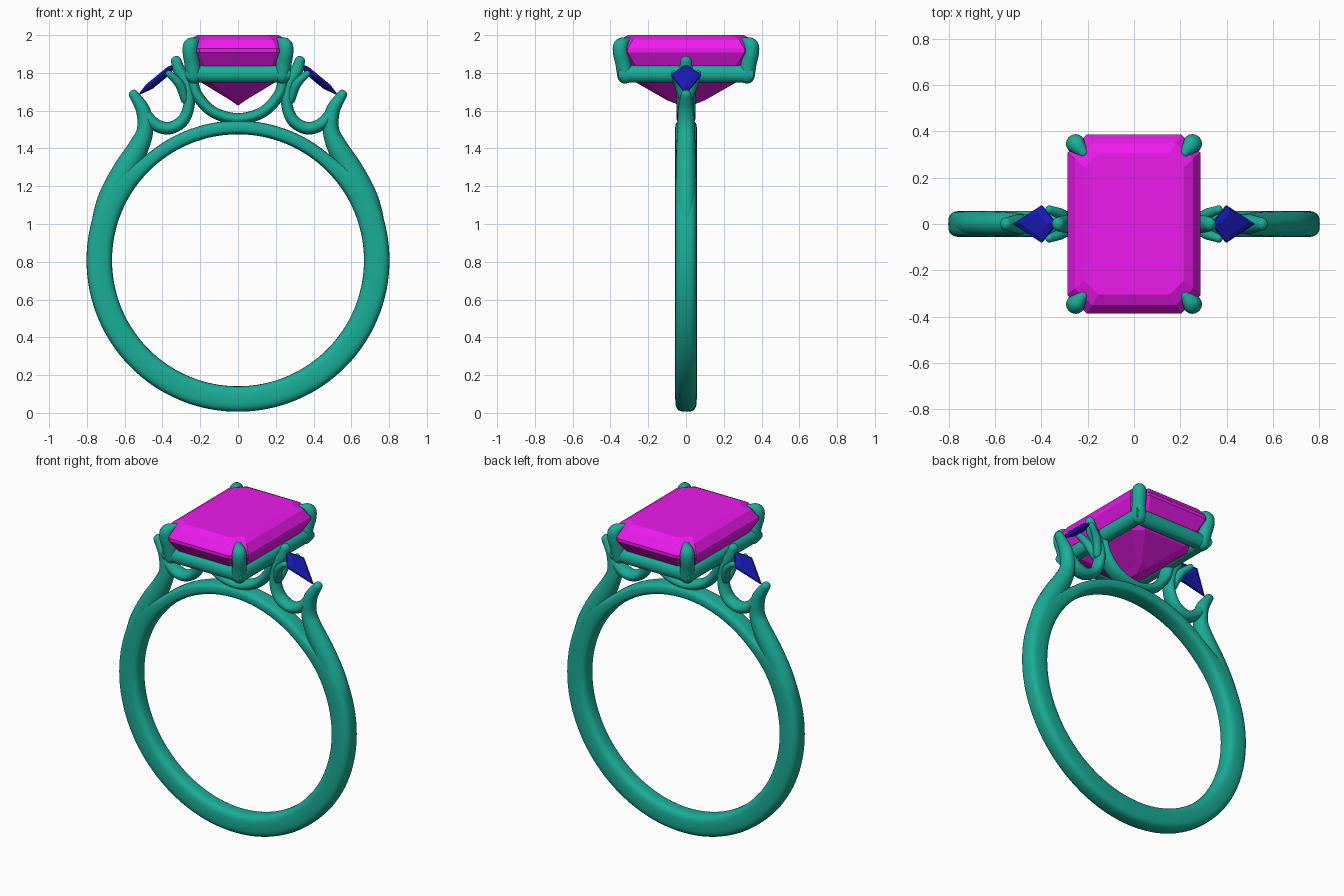
import bpy, bmesh
from math import sin, cos, pi, copysign
from mathutils import Vector

if "Cube" in bpy.data.objects:
    bpy.data.objects.remove(bpy.data.objects["Cube"])


def material(name, rgb):
    m = bpy.data.materials.new(name)
    m.diffuse_color = (*rgb, 1)
    m.use_nodes = True
    m.node_tree.nodes["Principled BSDF"].inputs["Base Color"].default_value = m.diffuse_color
    return m


METAL = material("metal", (0.01, 0.42, 0.31))
PINK = material("pink_gem", (0.85, 0.01, 0.85))
BLUE = material("blue_gem", (0.01, 0.01, 0.5))


def loft(name, rings, mat, smooth=True, closed=False, mirror=""):
    """Skin equal-length rings of points into an object."""
    bm = bmesh.new()
    vs = [[bm.verts.new(p) for p in r] for r in rings]
    n = len(vs[0])
    for i in range(len(vs) if closed else len(vs) - 1):
        a, b = vs[i], vs[(i + 1) % len(vs)]
        for j in range(n):
            k = (j + 1) % n
            bm.faces.new((a[j], a[k], b[k], b[j]))
    if not closed:
        bm.faces.new(vs[0])
        bm.faces.new(vs[-1])
    bmesh.ops.recalc_face_normals(bm, faces=bm.faces)
    for f in bm.faces:
        f.smooth = smooth
    me = bpy.data.meshes.new(name)
    bm.to_mesh(me)
    bm.free()
    me.materials.append(mat)
    ob = bpy.data.objects.new(name, me)
    bpy.context.collection.objects.link(ob)
    if mirror:
        mod = ob.modifiers.new("mirror", 'MIRROR')
        mod.use_axis = ["x" in mirror, "y" in mirror, False]
        mod.use_mirror_merge = False
    return ob


def spline(pts, steps=8):
    """Catmull-Rom through points of any dimension."""
    p = [Vector(q) for q in pts]
    p = [2 * p[0] - p[1]] + p + [2 * p[-1] - p[-2]]
    out = []
    for i in range(1, len(p) - 2):
        a, b, c, d = p[i - 1:i + 3]
        for s in range(steps):
            t = s / steps
            out.append(0.5 * (2 * b + (c - a) * t + (2 * a - 5 * b + 4 * c - d) * t * t
                              + (3 * b - a - 3 * c + d) * t ** 3))
    return out + [p[-2]]


def rod(name, path, radii, mirror="", ref=(0, 1, 0), n=20):
    """Round-ended rod; radii are (in-plane, along ref) per path point."""
    pts, rad = spline(path), spline(radii)
    rings = []

    def ring(c, t, r, k):
        u = Vector(ref).cross(t).normalized()
        v = t.cross(u)
        rings.append([c + u * (r[0] * k * cos(2 * pi * j / n)) + v * (r[1] * k * sin(2 * pi * j / n))
                      for j in range(n)])

    t0, t1 = (pts[1] - pts[0]).normalized(), (pts[-1] - pts[-2]).normalized()
    caps = [i * pi / 10 for i in range(5)]
    for a in reversed(caps[1:]):
        ring(pts[0] - t0 * rad[0][0] * sin(a), t0, rad[0], cos(a))
    for i, p in enumerate(pts):
        t = (pts[min(i + 1, len(pts) - 1)] - pts[max(i - 1, 0)]).normalized()
        ring(p, t, rad[i], 1)
    for a in caps[1:]:
        ring(pts[-1] + t1 * rad[-1][0] * sin(a), t1, rad[-1], cos(a))
    return loft(name, rings, METAL, mirror=mirror)


def flat(path):
    return [(x, 0, z) for x, z in path]


# Finger band, thinner under the head
R, CZ = 0.667, 0.808
rings = []
for i in range(128):
    a = 2 * pi * i / 128
    off = min(a, 2 * pi - a)
    s = min(max((off - 0.7) / 0.4, 0), 1)
    th = 0.072 + 0.063 * s * s * (3 - 2 * s)
    ring = []
    for j in range(28):
        b = 2 * pi * j / 28
        e = 0.65
        r = R + th / 2 + th / 2 * copysign(abs(cos(b)) ** e, cos(b))
        ring.append((r * sin(a), 0.057 * copysign(abs(sin(b)) ** e, sin(b)), CZ + r * cos(a)))
    rings.append(ring)
loft("band", rings, METAL, closed=True)

# Shoulders rising to the outer side-stone prong
rod("shoulder", flat([(0.727, 0.9), (0.70, 1.05), (0.662, 1.16), (0.595, 1.29), (0.525, 1.41),
                      (0.492, 1.5), (0.502, 1.6), (0.552, 1.685)]),
    [(0.062, 0.054), (0.066, 0.056), (0.068, 0.056), (0.064, 0.055), (0.054, 0.051),
     (0.043, 0.046), (0.038, 0.042), (0.026, 0.028)], "x")

# Side-stone cup, ending in the tall inner prong
rod("side_cup", flat([(0.52, 1.64), (0.485, 1.575), (0.43, 1.522), (0.36, 1.508), (0.29, 1.55),
                      (0.258, 1.64), (0.272, 1.74), (0.31, 1.81), (0.327, 1.862)]),
    [(0.03, 0.035), (0.032, 0.04), (0.033, 0.045), (0.033, 0.045), (0.032, 0.045),
     (0.03, 0.042), (0.031, 0.04), (0.033, 0.036), (0.028, 0.03)], "x")

# Small claws at the wide points of the side stones
rod("side_claw", [(0.28, 0.01, 1.66), (0.31, 0.04, 1.74), (0.365, 0.062, 1.795)],
    [(0.024, 0.024), (0.024, 0.024), (0.018, 0.018)], "xy")

# Cradle under the centre stone
rod("centre_cradle", flat([(-0.245, 1.77), (-0.215, 1.68), (-0.13, 1.592), (0, 1.557),
                           (0.13, 1.592), (0.215, 1.68), (0.245, 1.77)]),
    [(0.03, 0.05)] * 7)

# Rectangular seat rail
RX, RY, RZ = 0.235, 0.315, 1.795
rings = []
for sx, sy in ((1, 1), (-1, 1), (-1, -1), (1, -1)):
    rings.append([(sx * (RX + 0.044 * cos(2 * pi * j / 20)), sy * (RY + 0.044 * cos(2 * pi * j / 20)),
                   RZ + 0.046 * sin(2 * pi * j / 20)) for j in range(20)])
rail = loft("seat_rail", rings, METAL, closed=True)
with bpy.context.temp_override(active_object=rail, object=rail, selected_objects=[rail],
                               selected_editable_objects=[rail]):
    bpy.ops.object.shade_smooth_by_angle()

# Four corner prongs bending over the stone
rod("corner_prong", [(0.235, 0.322, 1.785), (0.243, 0.333, 1.85), (0.252, 0.346, 1.91),
                     (0.248, 0.342, 1.95), (0.218, 0.307, 1.972)],
    [(0.042, 0.042), (0.041, 0.041), (0.041, 0.041), (0.037, 0.039), (0.016, 0.02)],
    "xy", ref=(0.65, -0.76, 0))


# Step-cut centre stone
def octagon(x, y, z):
    c = 0.29 * x
    d = 0.2 * y
    return [(x, y - d, z), (x - c, y, z), (c - x, y, z), (-x, y - d, z),
            (-x, d - y, z), (c - x, -y, z), (x - c, -y, z), (x, d - y, z)]


loft("centre_stone", [octagon(*t) for t in (
    (0.215, 0.305, 2.0), (0.255, 0.35, 1.977), (0.287, 0.386, 1.928), (0.287, 0.386, 1.908),
    (0.205, 0.275, 1.755), (0.04, 0.1, 1.655), (0.002, 0.03, 1.628))], PINK, smooth=False)


# Kite-cut side stones, tilted outward
along = Vector((0.77, 0, -0.635)).normalized()
up = Vector((0.635, 0, 0.77)).normalized()


def kite(scale, h):
    base = Vector((0.345, 0, 1.835))
    pts = ((-0.012, 0), (0.07, 0.08), (0.228, 0), (0.07, -0.08))
    return [base + along * (0.085 + (u - 0.085) * scale) + Vector((0, v * scale, 0)) + up * h
            for u, v in pts]


loft("side_stone", [kite(0.62, 0.016), kite(1, 0.003), kite(1, -0.006), kite(0.5, -0.024)],
     BLUE, smooth=False, mirror="x")
